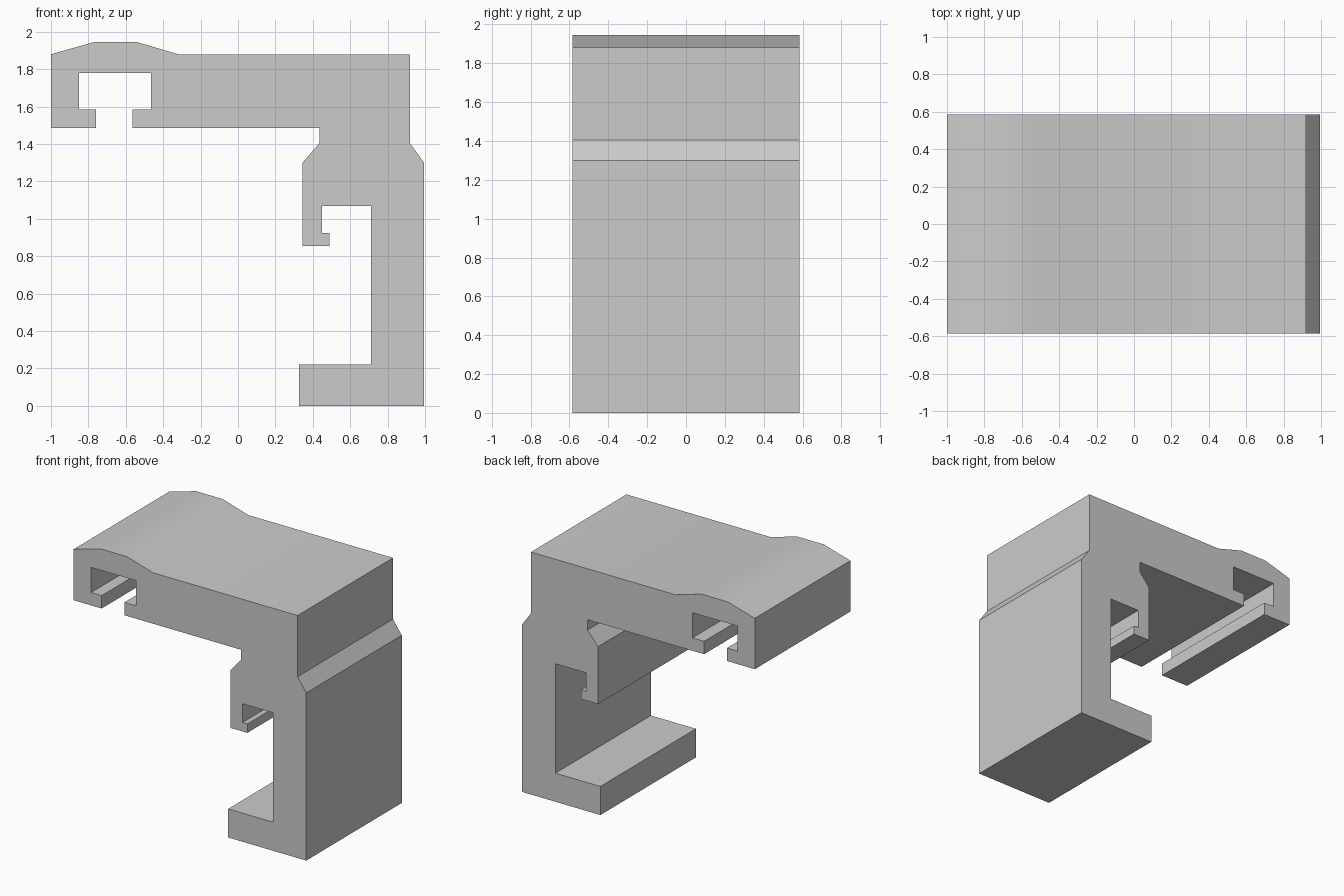
import bpy
import bmesh
import math

cube = bpy.data.objects.get("Cube")
if cube:
    bpy.data.objects.remove(cube, do_unlink=True)

# Single grey material
grey = bpy.data.materials.new("plain_grey")
grey.use_nodes = True
colour = (0.6, 0.6, 0.6, 1)
grey.diffuse_color = colour
grey.node_tree.nodes["Principled BSDF"].inputs["Base Color"].default_value = colour

HALF_DEPTH = 0.585

# Side outline of the bracket as (x, z), one run per feature
crown = [(-1, 1.88), (-0.77, 1.945), (-0.54, 1.945), (-0.32, 1.88)]
outer_back = [(0.92, 1.88), (0.92, 1.405), (0.995, 1.30), (0.995, 0)]
foot = [(0.325, 0), (0.325, 0.222), (0.71, 0.222)]
hook_slot = [(0.71, 1.07), (0.45, 1.07), (0.45, 0.925), (0.49, 0.925), (0.49, 0.855)]
hook_front = [(0.345, 0.855), (0.345, 1.30), (0.435, 1.405), (0.435, 1.485)]
rail_slot = [(-0.565, 1.485), (-0.565, 1.585), (-0.465, 1.585), (-0.465, 1.78),
             (-0.85, 1.78), (-0.85, 1.585), (-0.76, 1.585), (-0.76, 1.485)]
arm_tip = [(-1, 1.485)]
outline = crown + outer_back + foot + hook_slot + hook_front + rail_slot + arm_tip

# Extrude the outline through the full depth
bm = bmesh.new()
face = bm.faces.new([bm.verts.new((x, -HALF_DEPTH, z)) for x, z in outline])
result = bmesh.ops.extrude_face_region(bm, geom=[face])
moved = [v for v in result["geom"] if isinstance(v, bmesh.types.BMVert)]
bmesh.ops.translate(bm, verts=moved, vec=(0, 2 * HALF_DEPTH, 0))
bmesh.ops.recalc_face_normals(bm, faces=bm.faces)

mesh = bpy.data.meshes.new("clamp_bracket")
bm.to_mesh(mesh)
bm.free()
mesh.materials.append(grey)
bracket = bpy.data.objects.new("clamp_bracket", mesh)
bpy.context.collection.objects.link(bracket)

# Soft crown, crisp edges elsewhere
bpy.ops.object.select_all(action="DESELECT")
bracket.select_set(True)
bpy.context.view_layer.objects.active = bracket
bpy.ops.object.shade_smooth_by_angle(angle=math.radians(30))
